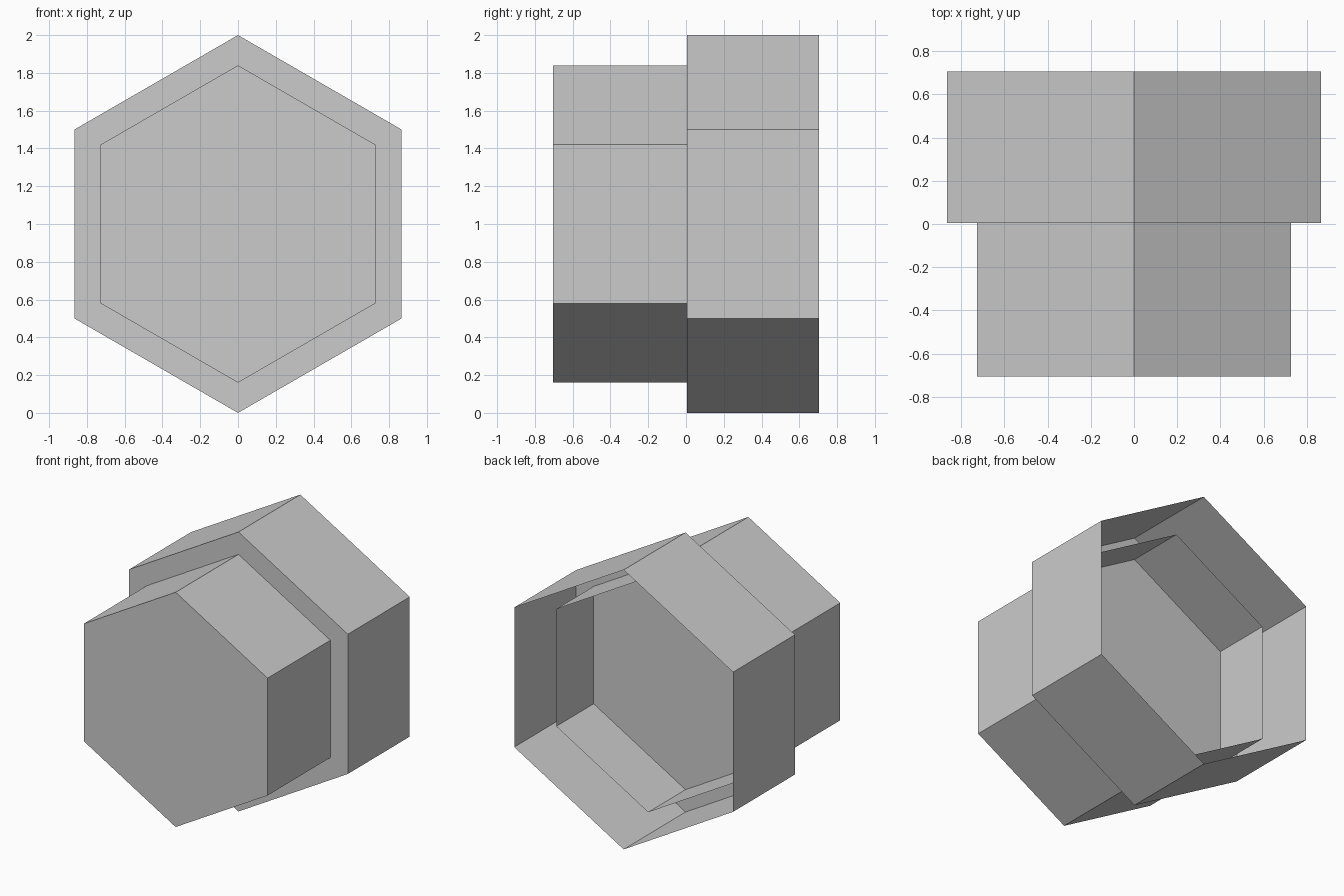
import bpy, bmesh
from math import sin, cos, tau

cube = bpy.data.objects.get("Cube")
if cube:
    bpy.data.objects.remove(cube, do_unlink=True)

grey = bpy.data.materials.new("plain grey")
grey.use_nodes = True
grey.diffuse_color = (0.6, 0.6, 0.6, 1)
grey.node_tree.nodes["Principled BSDF"].inputs["Base Color"].default_value = (0.6, 0.6, 0.6, 1)


def hex_cup(name, radius, front, back):
    """Thin six-sided shell, closed at the front and open at the back."""
    bm = bmesh.new()
    ring = [bm.verts.new((radius * sin(tau * i / 6), front, radius * cos(tau * i / 6)))
            for i in range(6)]
    cap = bm.faces.new(ring)
    cap.normal_update()
    if cap.normal.y > 0:
        cap.normal_flip()
    # Pull the rim back to make the walls
    walls = bmesh.ops.extrude_edge_only(bm, edges=bm.edges[:])["geom"]
    rim = [v for v in walls if isinstance(v, bmesh.types.BMVert)]
    bmesh.ops.translate(bm, verts=rim, vec=(0, back - front, 0))
    # Turn every wall outward
    bm.normal_update()
    for face in bm.faces:
        centre = face.calc_center_median()
        centre.y = 0
        if face.normal.dot(centre) < -0.01:
            face.normal_flip()
    mesh = bpy.data.meshes.new(name)
    bm.to_mesh(mesh)
    bm.free()
    mesh.materials.append(grey)
    obj = bpy.data.objects.new(name, mesh)
    obj.location.z = 1
    bpy.context.collection.objects.link(obj)


# Wide rear shell, with the narrower shell passing through its front wall
hex_cup("rear_hexagon_shell", 1.0, 0.005, 0.705)
hex_cup("front_hexagon_shell", 0.84, -0.705, 0.428)
